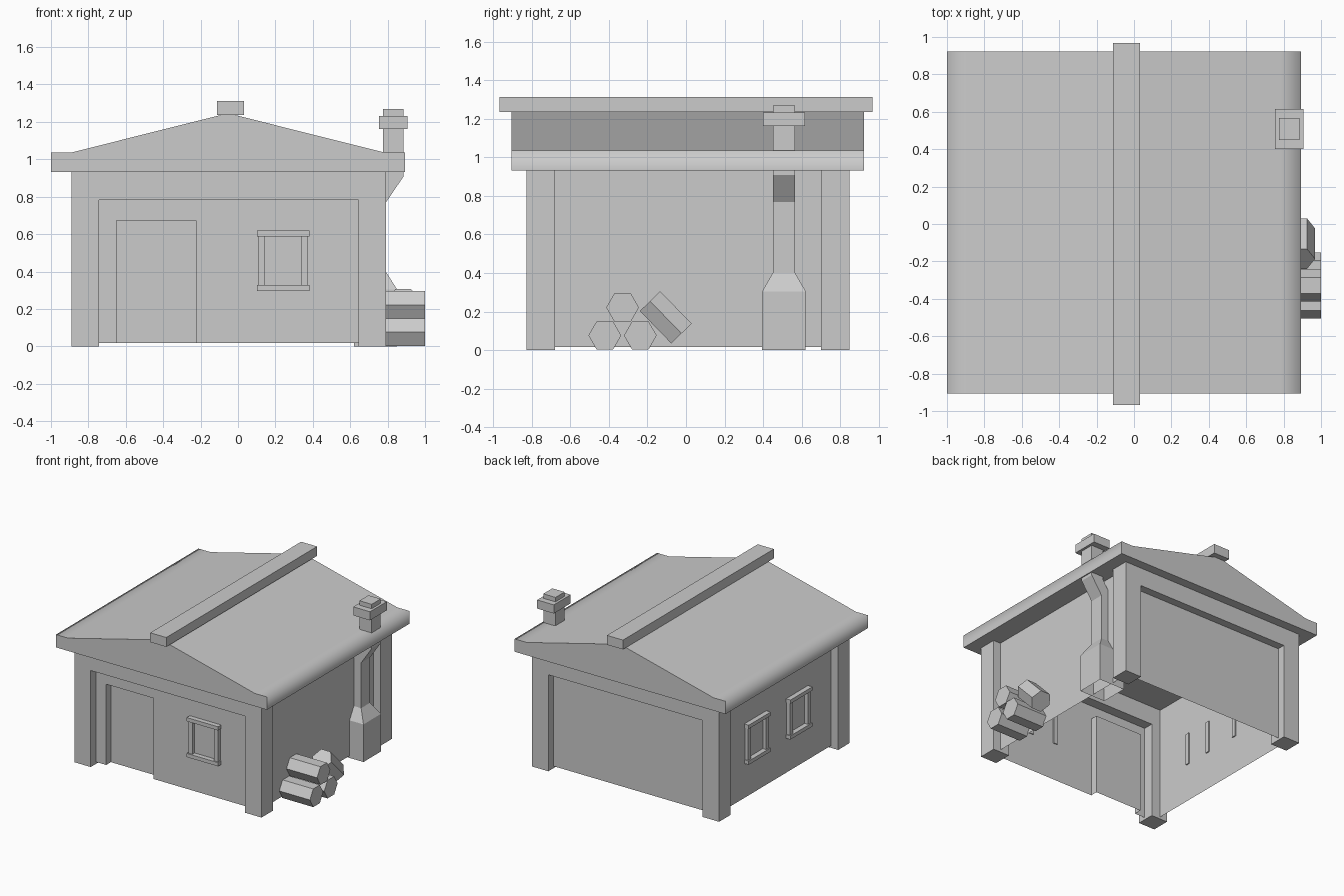
import bpy, bmesh, math
from mathutils import Vector

if "Cube" in bpy.data.objects:
    bpy.data.objects.remove(bpy.data.objects["Cube"])


def mesh_object(name, verts, faces):
    me = bpy.data.meshes.new(name)
    me.from_pydata(verts, [], faces)
    me.update()
    ob = bpy.data.objects.new(name, me)
    bpy.context.collection.objects.link(ob)
    return ob


def fix_normals(ob):
    bm = bmesh.new()
    bm.from_mesh(ob.data)
    bmesh.ops.recalc_face_normals(bm, faces=bm.faces)
    bm.to_mesh(ob.data)
    bm.free()


def loft(name, rings, cap_start=True, cap_end=True):
    """Skin a list of rings that all have the same point count."""
    n = len(rings[0])
    verts = [p for r in rings for p in r]
    faces = [(k * n + i, k * n + (i + 1) % n, (k + 1) * n + (i + 1) % n, (k + 1) * n + i)
             for k in range(len(rings) - 1) for i in range(n)]
    if cap_start:
        faces.append(tuple(reversed(range(n))))
    if cap_end:
        faces.append(tuple(range(len(verts) - n, len(verts))))
    ob = mesh_object(name, verts, faces)
    fix_normals(ob)
    return ob


def rect(x0, x1, y0, y1, z):
    return [(x0, y0, z), (x1, y0, z), (x1, y1, z), (x0, y1, z)]


def box(name, x0, x1, y0, y1, z0, z1):
    return loft(name, [rect(x0, x1, y0, y1, z0), rect(x0, x1, y0, y1, z1)])


def face(name, pts):
    return mesh_object(name, pts, [tuple(range(len(pts)))])


# Main dimensions
XL, XR, YF, YB = -0.89, 0.79, -0.827, 0.847
POST, INSET, EAVE, LINTEL, FLOOR = 0.147, 0.065, 0.935, 0.783, 0.017
WL, WR, WF, WB = XL + INSET, XR - INSET, YF + INSET, YB - INSET
IL, IR, IF, IB = XL + POST, XR - POST, YF + POST, YB - POST

# Corner posts
for xn, xa, xb in (("left", XL, IL), ("right", IR, XR)):
    for yn, ya, yb in (("front", YF, IF), ("back", IB, YB)):
        box(f"{yn}_{xn}_post", xa, xb, ya, yb, 0, EAVE)

# Beams over the front and back walls
box("front_beam", IL, IR, YF, IF, LINTEL, EAVE)
box("back_beam", IL, IR, IB, YB, LINTEL, EAVE)

# Thin side and back walls
face("left_wall", [(WL, y, z) for y, z in ((IB, FLOOR), (IF, FLOOR), (IF, EAVE), (IB, EAVE))])
face("right_wall", [(WR, y, z) for y, z in ((IF, FLOOR), (IB, FLOOR), (IB, EAVE), (IF, EAVE))])
face("back_wall", [(x, WB, z) for x, z in ((IR, FLOOR), (IL, FLOOR), (IL, LINTEL), (IR, LINTEL))])

# Front wall with a door opening, and the recessed door
door = [(-0.65, FLOOR), (-0.65, 0.672), (-0.225, 0.672), (-0.225, FLOOR)]
outline = [(IL, FLOOR)] + door + [(IR, FLOOR), (IR, LINTEL), (IL, LINTEL)]
face("front_wall", [(x, WF, z) for x, z in outline])
verts = [(x, y, z) for y in (WF, WF + 0.06) for x, z in door]
mesh_object("recessed_door", verts, [(i, i + 1, i + 5, i + 4) for i in range(3)] + [(7, 6, 5, 4)])


# Window frames: two uprights between a top rail and a sill
def window(name, side, c):
    def bar(part, u0, u1, d0, d1, z0, z1):
        if side == "front":
            box(f"{name}_{part}", c + u0, c + u1, WF - d1, WF - d0, z0, z1)
        else:
            box(f"{name}_{part}", WL - d1, WL - d0, c + u0, c + u1, z0, z1)
    bar("sill", -0.141, 0.141, 0, 0.04, 0.297, 0.327)
    bar("rail", -0.141, 0.141, 0, 0.04, 0.588, 0.618)
    bar("upright_a", -0.133, -0.097, -0.008, 0.03, 0.327, 0.588)
    bar("upright_b", 0.097, 0.133, -0.008, 0.03, 0.327, 0.588)


window("front_window", "front", 0.242)
window("left_back_window", "left", 0.29)
window("left_front_window", "left", -0.245)

# Roof: gable profile swept front to back, smooth over the eaves
profile = [(-1.0, 0.932), (0.893, 0.932), (0.893, 1.036), (0.785, 1.036),
           (-0.022, 1.238), (-0.086, 1.238), (-0.892, 1.036), (-1.0, 1.036)]
roof = loft("roof", [[(x, y, z) for x, z in profile] for y in (-0.905, 0.922)])
for p in roof.data.polygons:
    p.use_smooth = abs(p.normal.y) < 0.5 and p.normal.z > -0.5
box("ridge_beam", -0.111, 0.033, -0.967, 0.967, 1.236, 1.312)

# Chimney: wide base, narrow flue that bends out round the eave, and cap
CY = 0.508
flue = [(0.735, 0, 0.115, 0.113), (0.735, 0.305, 0.115, 0.113), (0.735, 0.4, 0.055, 0.058),
        (0.735, 0.768, 0.055, 0.058), (0.83, 0.908, 0.055, 0.058), (0.83, 1.268, 0.055, 0.058)]
loft("chimney", [rect(x - hx, x + hx, CY - hy, CY + hy, z) for x, z, hx, hy in flue], cap_start=False)
box("chimney_cap", 0.755, 0.905, CY - 0.108, CY + 0.108, 1.162, 1.232)


# Hexagonal firewood
def log(name, centre, axis, u, length):
    c, a, u = Vector(centre), Vector(axis).normalized(), Vector(u)
    w = a.cross(u)
    loft(name, [[c + a * s * length / 2 + 0.085 * (u * math.cos(t) + w * math.sin(t))
                 for t in (math.pi / 3 * i for i in range(6))] for s in (-1, 1)])


for i, (y, z) in enumerate(((-0.421, 0.076), (-0.237, 0.076), (-0.329, 0.221))):
    log(f"stacked_log_{i + 1}", (0.86, y, z), (1, 0, 0), (0, 1, 0), 0.28)
log("leaning_log", (0.883, -0.105, 0.17), (0, 1, -1.03), (1, 0, 0), 0.234)
